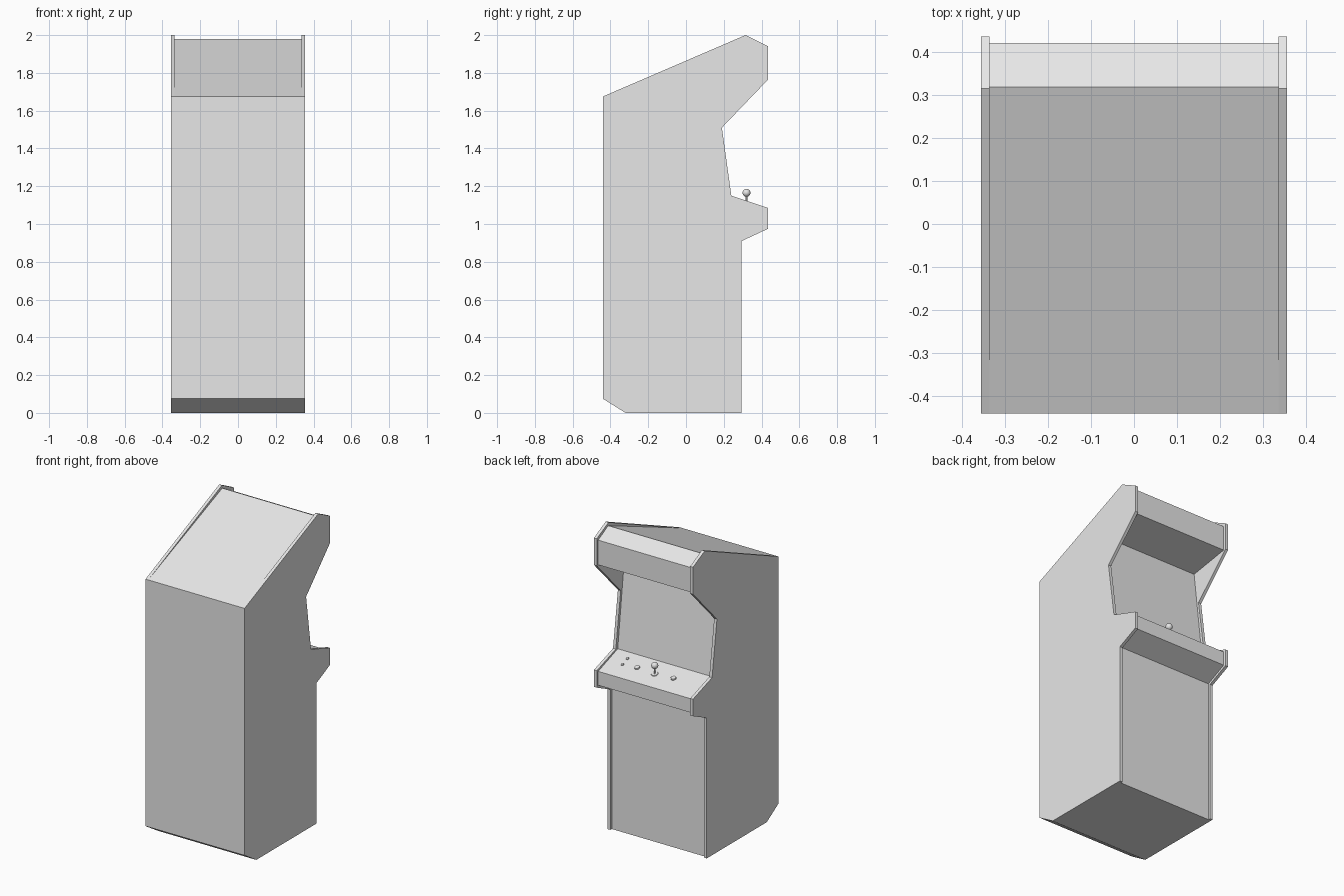
import bpy, bmesh
from math import atan
from mathutils import Matrix, Vector

cube = bpy.data.objects.get("Cube")
if cube:
    bpy.data.objects.remove(cube, do_unlink=True)

grey = bpy.data.materials.new("plain_grey")
grey.use_nodes = True
grey.diffuse_color = (0.8, 0.8, 0.8, 1)
for node in grey.node_tree.nodes:
    if node.type == "BSDF_PRINCIPLED":
        node.inputs["Base Color"].default_value = (0.8, 0.8, 0.8, 1)


def finish(name, bm, smooth=False):
    bmesh.ops.recalc_face_normals(bm, faces=bm.faces)
    mesh = bpy.data.meshes.new(name)
    bm.to_mesh(mesh)
    bm.free()
    mesh.materials.append(grey)
    obj = bpy.data.objects.new(name, mesh)
    bpy.context.collection.objects.link(obj)
    if smooth:
        bpy.ops.object.select_all(action="DESELECT")
        obj.select_set(True)
        bpy.context.view_layer.objects.active = obj
        bpy.ops.object.shade_smooth_by_angle()
    return obj


def extruded_profile(name, profile, x0, x1):
    """Extrude a (y, z) outline along x."""
    bm = bmesh.new()
    face = bm.faces.new([bm.verts.new((x0, y, z)) for y, z in profile])
    moved = bmesh.ops.extrude_face_region(bm, geom=[face])["geom"]
    verts = [v for v in moved if isinstance(v, bmesh.types.BMVert)]
    bmesh.ops.translate(bm, verts=verts, vec=(x1 - x0, 0, 0))
    return finish(name, bm)


# Side panels
side = [(-0.44, 0.075), (-0.32, 0), (0.295, 0), (0.295, 0.91),
        (0.435, 0.975), (0.435, 1.085), (0.24, 1.15), (0.19, 1.51),
        (0.435, 1.765), (0.435, 1.94), (0.315, 2.0), (-0.44, 1.675)]
extruded_profile("left_side_panel", side, 0.335, 0.355)
extruded_profile("right_side_panel", side, -0.355, -0.335)

# Recessed body: door, console, screen, marquee and sloping top
body = [(-0.44, 0.075), (-0.32, 0), (0.28, 0), (0.28, 0.92),
        (0.42, 0.985), (0.42, 1.075), (0.22, 1.145), (0.15, 1.72),
        (0.42, 1.765), (0.42, 1.925), (0.318, 1.98), (-0.44, 1.675)]
extruded_profile("cabinet_body", body, -0.335, 0.335)

# Controls stand on the sloping console
SLOPE = 0.35
tilt = Matrix.Rotation(-atan(SLOPE), 4, "X")


def console_point(x, y):
    return Vector((x, y, 1.145 - SLOPE * (y - 0.22)))


def disc(name, x, y, radius, height):
    bm = bmesh.new()
    bmesh.ops.create_cone(bm, cap_ends=True, segments=24, radius1=radius,
                          radius2=radius * 0.85, depth=height * 2,
                          matrix=Matrix.Translation(console_point(x, y)) @ tilt)
    finish(name, bm, smooth=True)


disc("left_button", 0.13, 0.313, 0.018, 0.008)
disc("right_button", -0.13, 0.313, 0.018, 0.008)
disc("front_start_button", 0.23, 0.322, 0.01, 0.006)
disc("rear_start_button", 0.23, 0.27, 0.01, 0.006)
disc("joystick_base", 0, 0.32, 0.023, 0.004)

# Joystick shaft and ball
bm = bmesh.new()
bmesh.ops.create_cone(bm, cap_ends=True, segments=16, radius1=0.005, radius2=0.005,
                      depth=0.06, matrix=Matrix.Translation((0, 0.32, 1.135)))
finish("joystick_shaft", bm, smooth=True)
bm = bmesh.new()
bmesh.ops.create_uvsphere(bm, u_segments=24, v_segments=12, radius=0.021,
                          matrix=Matrix.Translation((0, 0.32, 1.165)))
finish("joystick_ball", bm, smooth=True)
